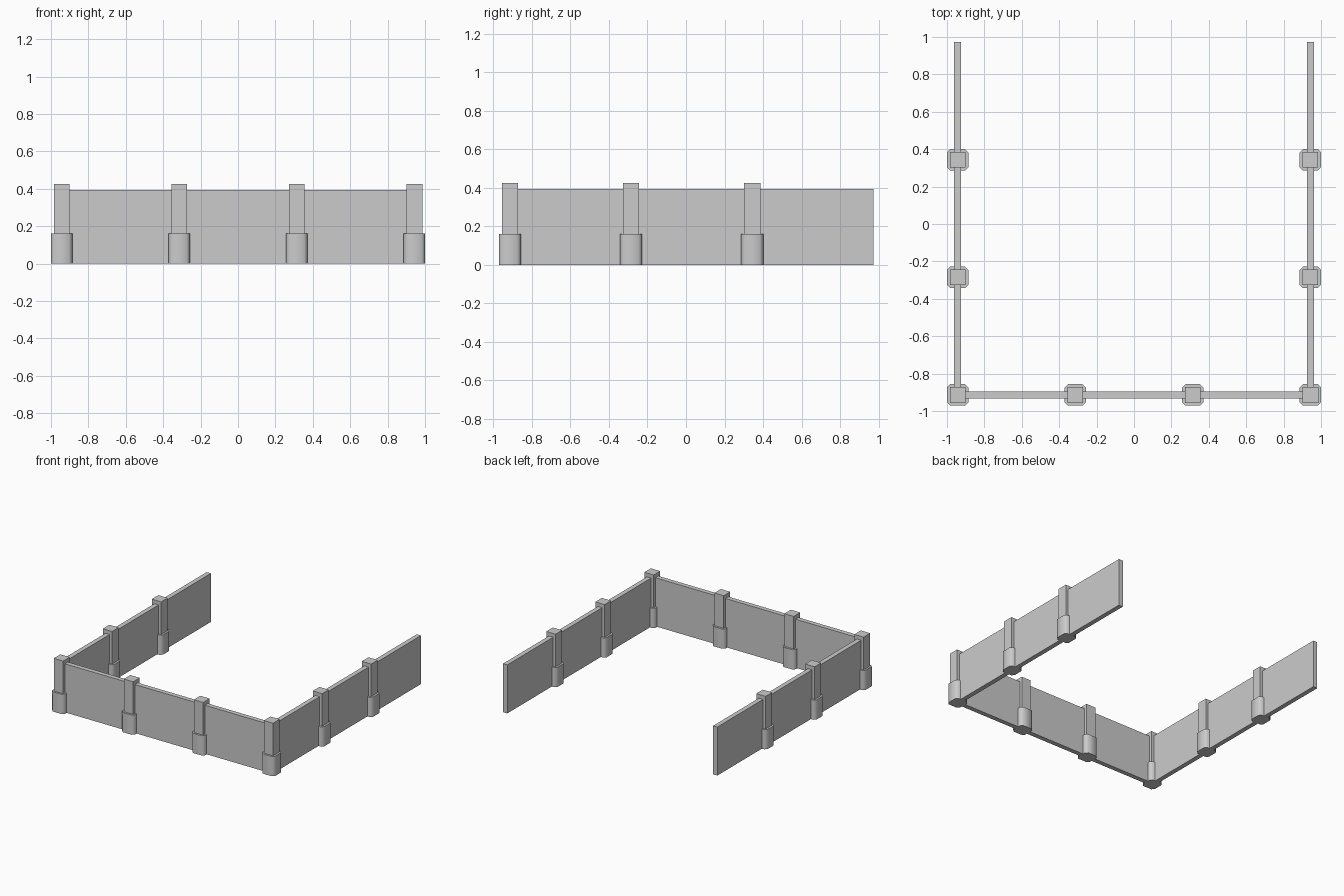
import bpy, bmesh

if "Cube" in bpy.data.objects:
    bpy.data.objects.remove(bpy.data.objects["Cube"])

STEP = 0.6287          # post spacing
X0, Y0 = 0.943, -0.914  # corner post position
Y_END = 0.972          # open ends of the side walls


def box(name, lo, hi):
    bm = bmesh.new()
    bmesh.ops.create_cube(bm, size=1)
    for v in bm.verts:
        for i in range(3):
            v.co[i] = hi[i] if v.co[i] > 0 else lo[i]
    return finish(name, bm)


def finish(name, bm):
    me = bpy.data.meshes.new(name)
    bm.to_mesh(me)
    bm.free()
    ob = bpy.data.objects.new(name, me)
    bpy.context.collection.objects.link(ob)
    return ob


def footing(name, x, y, h=0.0575, c=0.018, height=0.16):
    # square block with chamfered, smooth-shaded upright corners
    k = h - c
    ring = [(h, -k), (h, k), (k, h), (-k, h), (-h, k), (-h, -k), (-k, -h), (k, -h)]
    bm = bmesh.new()
    lower = [bm.verts.new((x + a, y + b, 0)) for a, b in ring]
    upper = [bm.verts.new((x + a, y + b, height)) for a, b in ring]
    bm.faces.new(lower[::-1])
    bm.faces.new(upper)
    for i in range(8):
        j = (i + 1) % 8
        f = bm.faces.new((lower[i], lower[j], upper[j], upper[i]))
        f.smooth = True
    for v in range(8):
        bm.edges.get((lower[v], lower[(v + 1) % 8])).smooth = False
        bm.edges.get((upper[v], upper[(v + 1) % 8])).smooth = False
    return finish(name, bm)


# Posts with footings: front row, then both sides
spots = [(-X0 + i * STEP, Y0) for i in range(4)]
spots += [(s * X0, Y0 + i * STEP) for s in (-1, 1) for i in (1, 2)]
for x, y in spots:
    p = 0.042
    box("post", (x - p, y - p, 0), (x + p, y + p, 0.425))
    footing("footing", x, y)

# Fence panels, one per bay
t, top = 0.019, 0.394
for i in range(3):
    x = -X0 + i * STEP
    box("front_panel", (x, Y0 - t, 0), (x + STEP, Y0 + t, top))
    for s in (-1, 1):
        y = Y0 + i * STEP
        y2 = Y_END if i == 2 else y + STEP
        box("side_panel", (s * X0 - t, y, 0), (s * X0 + t, y2, top))
